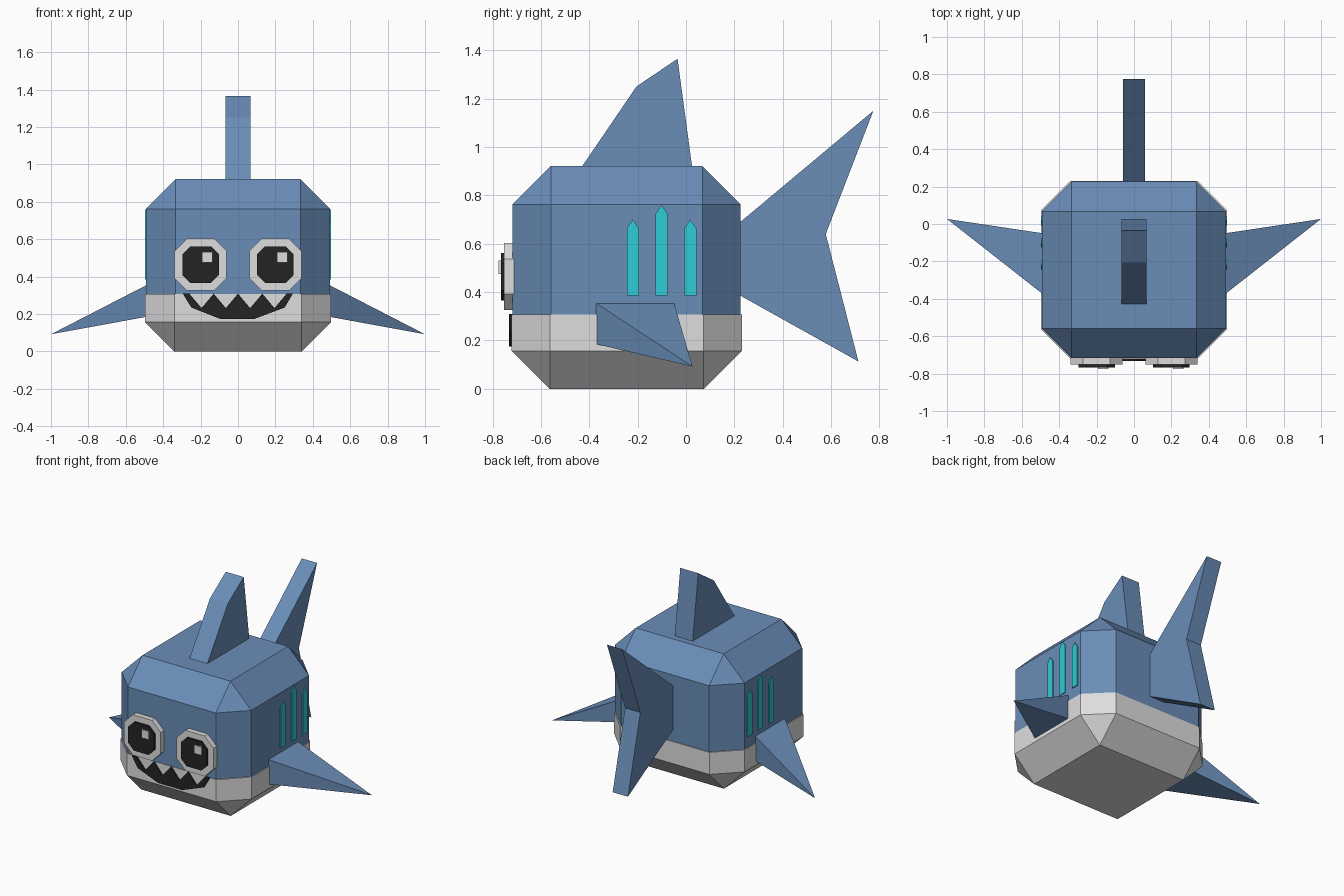
import bpy, bmesh
from mathutils import Vector

if "Cube" in bpy.data.objects:
    bpy.data.objects.remove(bpy.data.objects["Cube"])


def srgb(r, g, b):
    lin = [((c / 255 + 0.055) / 1.055) ** 2.4 for c in (r, g, b)]
    return (*lin, 1.0)


def material(name, rgb):
    m = bpy.data.materials.new(name)
    m.diffuse_color = srgb(*rgb)
    m.use_nodes = True
    m.node_tree.nodes["Principled BSDF"].inputs["Base Color"].default_value = m.diffuse_color
    return m


BLUE = material("slate blue", (106, 141, 184))
WHITE = material("pale grey", (222, 222, 222))
BLACK = material("near black", (36, 36, 36))
TEAL = material("teal", (46, 204, 214))


def finish(name, bm, mat):
    bmesh.ops.recalc_face_normals(bm, faces=bm.faces[:])
    me = bpy.data.meshes.new(name)
    bm.to_mesh(me)
    bm.free()
    me.materials.append(mat)
    ob = bpy.data.objects.new(name, me)
    bpy.context.collection.objects.link(ob)
    return ob


def prism(name, pts, axis, lo, hi, mat):
    """Extrude a 2D outline along x (points are y, z) or y (points are x, z)."""
    bm = bmesh.new()

    def place(p, d):
        return (d, p[0], p[1]) if axis == "x" else (p[0], d, p[1])

    face = bm.faces.new([bm.verts.new(place(p, lo)) for p in pts])
    ext = bmesh.ops.extrude_face_region(bm, geom=[face], use_keep_orig=True)
    move = Vector((hi - lo, 0, 0) if axis == "x" else (0, hi - lo, 0))
    verts = [v for v in ext["geom"] if isinstance(v, bmesh.types.BMVert)]
    bmesh.ops.translate(bm, vec=move, verts=verts)
    return finish(name, bm, mat)


def octagon(cx, cz, r, flat):
    return [(cx + x, cz + z) for x, z in (
        (-flat, -r), (flat, -r), (r, -flat), (r, flat),
        (flat, r), (-flat, r), (-r, flat), (-r, -flat))]


def chamfered_half(name, half_x, y0, y1, cut, keep_top, mat):
    """Chamfered box cut level at height cut, keeping one side."""
    bm = bmesh.new()
    bmesh.ops.create_cube(bm, size=1)
    for v in bm.verts:
        v.co = (v.co.x * 2 * half_x, (y0 + y1) / 2 + v.co.y * (y1 - y0),
                0.46 + v.co.z * 0.922)
    bmesh.ops.bevel(bm, geom=bm.edges[:], offset=0.158, segments=1,
                    profile=0.5, affect='EDGES')
    res = bmesh.ops.bisect_plane(
        bm, geom=bm.verts[:] + bm.edges[:] + bm.faces[:],
        plane_co=(0, 0, cut), plane_no=(0, 0, 1),
        clear_inner=keep_top, clear_outer=not keep_top)
    rim = [e for e in res["geom_cut"] if isinstance(e, bmesh.types.BMEdge)]
    bmesh.ops.contextual_create(bm, geom=rim)
    return finish(name, bm, mat)


# Body and the slightly wider belly
chamfered_half("body", 0.492, -0.717, 0.226, 0.30, True, BLUE)
chamfered_half("belly", 0.497, -0.721, 0.231, 0.308, False, WHITE)

# Dorsal fin and tail
prism("dorsal_fin", [(-0.45, 0.89), (-0.205, 1.25), (-0.035, 1.365), (0.029, 0.89)],
      "x", -0.068, 0.068, BLUE)
prism("tail_fin", [(0.20, 0.668), (0.225, 0.69), (0.775, 1.15), (0.578, 0.64),
                   (0.713, 0.113), (0.225, 0.385), (0.20, 0.40)],
      "x", -0.058, 0.058, BLUE)

for s, side in ((-1, "left"), (1, "right")):
    # Pyramid side fin
    bm = bmesh.new()
    root = [bm.verts.new((s * 0.485, y, z)) for y, z in
            ((-0.377, 0.357), (-0.05, 0.357), (-0.05, 0.186), (-0.377, 0.186))]
    tip = bm.verts.new((s * 1.0, 0.027, 0.092))
    bm.faces.new(root)
    for i in range(4):
        bm.faces.new((root[i], root[(i + 1) % 4], tip))
    finish(f"{side}_side_fin", bm, BLUE)

    # Pointed gill plates
    for i, (y, top) in enumerate(((-0.22, 0.70), (-0.101, 0.76), (0.018, 0.70))):
        w = 0.025
        prism(f"{side}_gill_{i + 1}",
              [(y - w, 0.385), (y + w, 0.385), (y + w, top - 0.037), (y, top),
               (y - w, top - 0.037)],
              "x", s * 0.489, s * 0.4985, TEAL)

    # Eye, pupil and highlight
    cx, cz = s * 0.2, 0.464
    prism(f"{side}_eye", octagon(cx, cz, 0.139, 0.073), "y", -0.752, -0.71, WHITE)
    prism(f"{side}_pupil", octagon(cx, cz, 0.098, 0.055), "y", -0.766, -0.75, BLACK)
    hx, hz, h = cx + 0.036, cz + 0.039, 0.028
    prism(f"{side}_eye_highlight",
          [(hx - h, hz - h), (hx + h, hz - h), (hx + h, hz + h), (hx - h, hz + h)],
          "y", -0.775, -0.76, WHITE)

# Mouth with a zigzag upper edge that leaves four teeth
zigzag = [(-0.26, 0.309)]
for i in range(4):
    x = -0.26 + 0.13 * i
    zigzag += [(x + 0.065, 0.232), (x + 0.13, 0.309)]
prism("mouth", [(-0.295, 0.309)] + zigzag +
      [(0.293, 0.309), (0.25, 0.235), (0.088, 0.174), (-0.095, 0.174), (-0.25, 0.235)],
      "y", -0.732, -0.715, BLACK)
